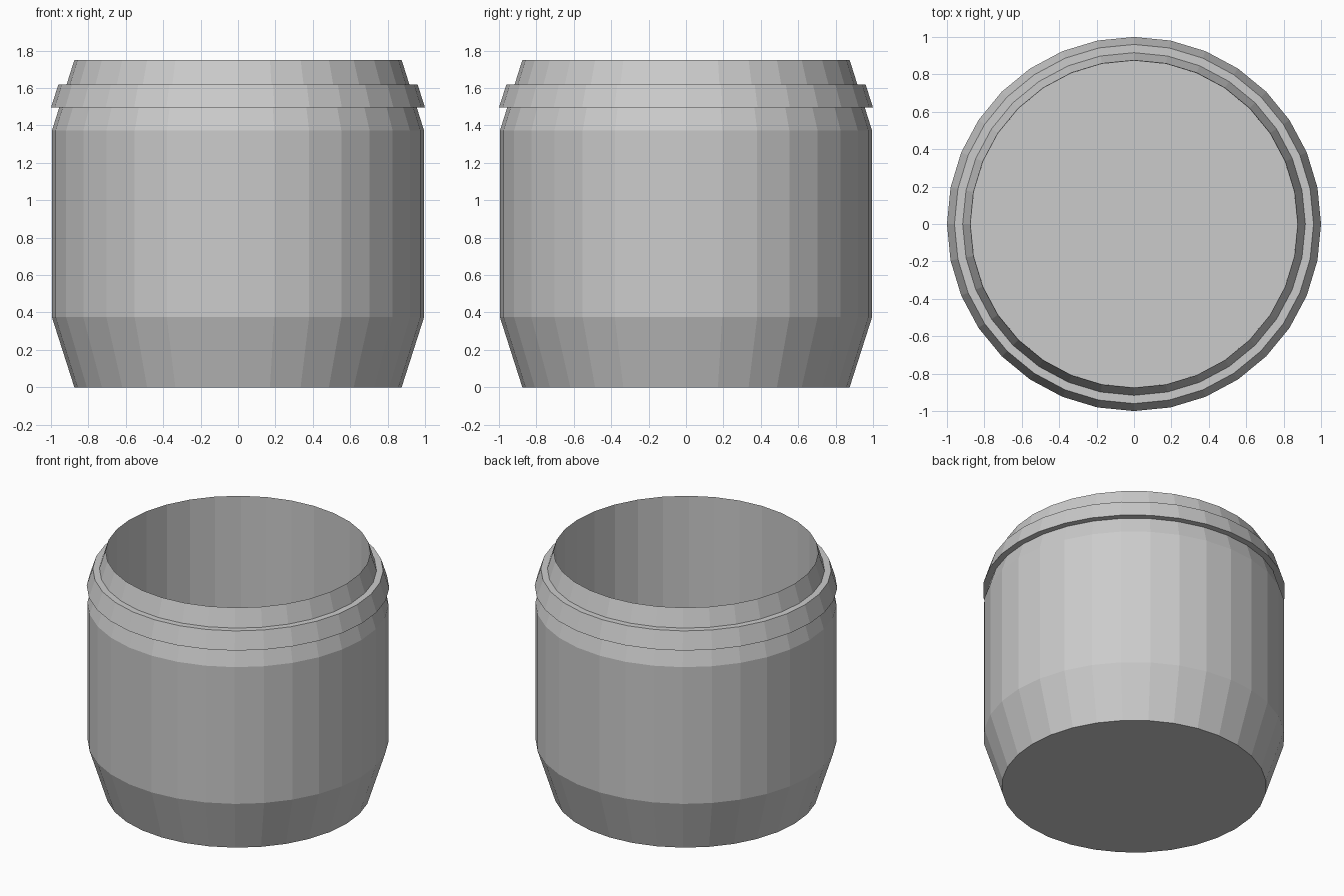
import bpy, bmesh, math

if "Cube" in bpy.data.objects:
    bpy.data.objects.remove(bpy.data.objects["Cube"])

SIDES = 32

def lathe(name, profile, closed=False):
    """Revolve (radius, z) points around z; open profiles get capped ends."""
    bm = bmesh.new()
    rings = []
    for r, z in profile:
        rings.append([bm.verts.new((r * math.cos(2 * math.pi * i / SIDES),
                                    r * math.sin(2 * math.pi * i / SIDES), z))
                      for i in range(SIDES)])
    pairs = list(zip(rings, rings[1:]))
    if closed:
        pairs.append((rings[-1], rings[0]))
    for a, b in pairs:
        for i in range(SIDES):
            j = (i + 1) % SIDES
            bm.faces.new((a[i], a[j], b[j], b[i]))
    if not closed:
        bm.faces.new(rings[0])
        bm.faces.new(rings[-1])
    bmesh.ops.recalc_face_normals(bm, faces=bm.faces)
    mesh = bpy.data.meshes.new(name)
    bm.to_mesh(mesh)
    bm.free()
    obj = bpy.data.objects.new(name, mesh)
    bpy.context.collection.objects.link(obj)
    return obj

# Pot body: outer wall with sharp rim, raised band near the top,
# then a straight inner wall down to the inside floor
lathe("pot_body", [
    (0.875, 0.0), (0.995, 0.375), (0.995, 1.372),
    (0.956, 1.495), (1.0, 1.495), (0.96, 1.62), (0.916, 1.62),
    (0.875, 1.75), (0.873, 0.12),
])
